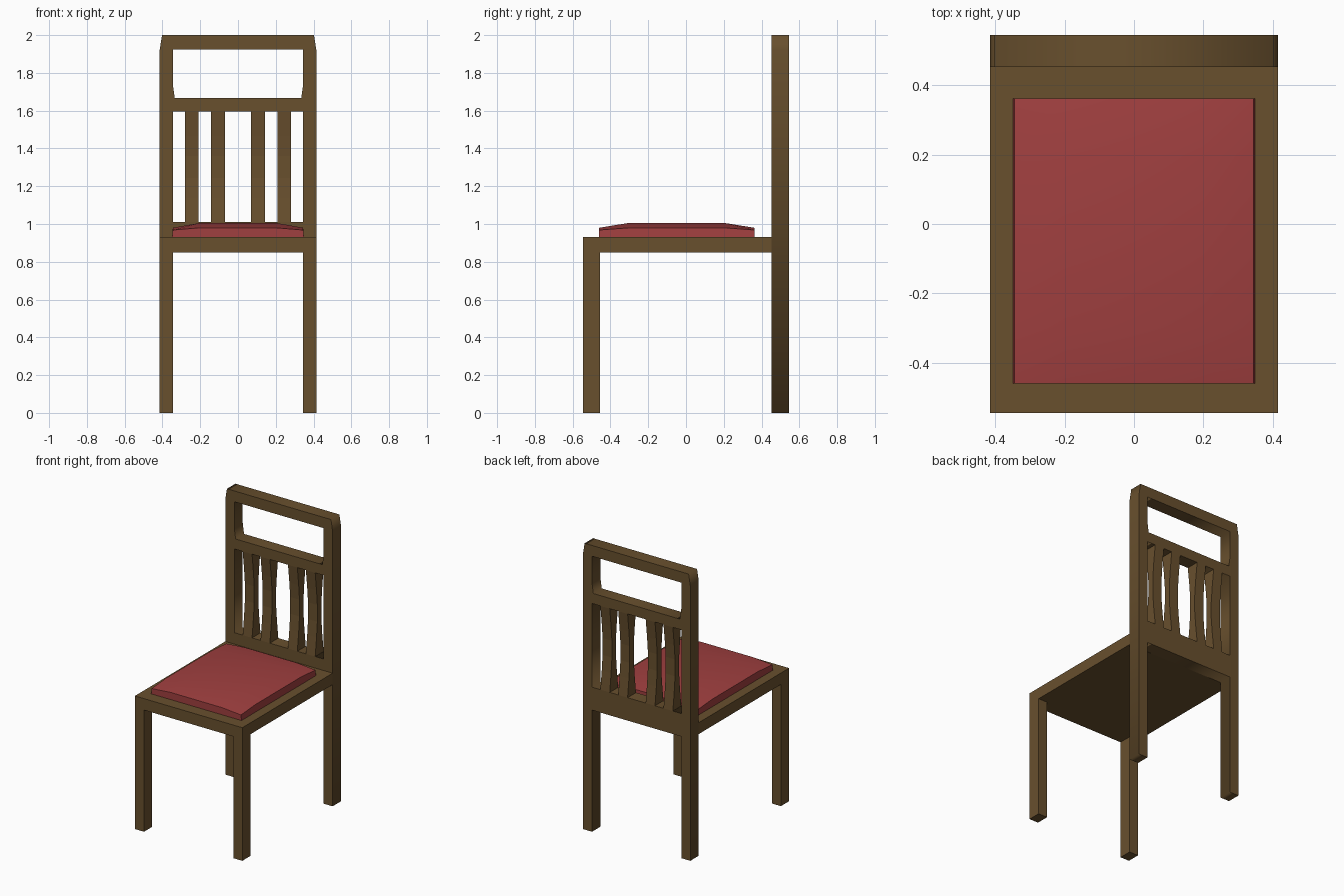
import bpy, bmesh, math
from mathutils import Matrix

if "Cube" in bpy.data.objects:
    bpy.data.objects.remove(bpy.data.objects["Cube"])


def material(name, rgb):
    m = bpy.data.materials.new(name)
    m.diffuse_color = (*rgb, 1.0)
    m.use_nodes = True
    m.node_tree.nodes["Principled BSDF"].inputs["Base Color"].default_value = m.diffuse_color
    return m


WOOD = material("wood", (0.14, 0.08, 0.027))
FABRIC = material("red_fabric", (0.35, 0.05, 0.05))


def finish(name, bm, mat):
    bmesh.ops.remove_doubles(bm, verts=bm.verts, dist=1e-5)
    bmesh.ops.recalc_face_normals(bm, faces=bm.faces)
    me = bpy.data.meshes.new(name)
    bm.to_mesh(me)
    bm.free()
    me.materials.append(mat)
    ob = bpy.data.objects.new(name, me)
    bpy.context.collection.objects.link(ob)
    return ob


def box(name, x, y, z, mat):
    bm = bmesh.new()
    size = [b - a for a, b in (x, y, z)]
    mid = [(a + b) / 2 for a, b in (x, y, z)]
    bmesh.ops.create_cube(bm, size=1, matrix=Matrix.Translation(mid) @ Matrix.Diagonal((*size, 1)))
    return finish(name, bm, mat)


def mirrored(half):
    """Close a right-hand half outline across x = 0."""
    return half + [(-x, z) for x, z in reversed(half)]


W, P = 0.415, 0.345            # outer half width, inside of the posts
Y0, Y1 = 0.452, 0.545          # depth of the back
SEAT_LOW, SEAT_TOP = 0.85, 0.93
SLAT_LOW, SLAT_TOP = 1.01, 1.595

# Back frame: one outline with rear legs, plus two openings
loops = [
    mirrored([(P, SEAT_LOW), (P, 0), (W, 0), (W, 1.92), (0.402, 2.0)]),
    mirrored([(0.335, 1.667), (P, 1.74), (P, 1.925)]),
    mirrored([(P, SLAT_LOW), (P, SLAT_TOP)]),
]
curve = bpy.data.curves.new("back_outline", 'CURVE')
curve.dimensions = '2D'
curve.fill_mode = 'BOTH'
curve.extrude = (Y1 - Y0) / 2
for pts in loops:
    s = curve.splines.new('POLY')
    s.points.add(len(pts) - 1)
    for p, (x, z) in zip(s.points, pts):
        p.co = (x, z, 0, 1)
    s.use_cyclic_u = True
tmp = bpy.data.objects.new("back_outline", curve)
frame_mesh = bpy.data.meshes.new_from_object(tmp)
bpy.data.objects.remove(tmp)
bm = bmesh.new()
bm.from_mesh(frame_mesh)
bm.transform(Matrix.Translation((0, (Y0 + Y1) / 2, 0)) @ Matrix.Rotation(math.pi / 2, 4, 'X'))
finish("back_frame", bm, WOOD)

# Back slats: thinner in the middle when seen from the side
waist = [(0, 0), (0.22, 0.015), (0.4, 0.024), (0.6, 0.024), (0.78, 0.015), (1, 0)]
heights = [(SLAT_LOW + t * (SLAT_TOP - SLAT_LOW), d) for t, d in waist]
side = [(Y0 + d, z) for z, d in heights] + [(Y1 - d, z) for z, d in reversed(heights)]
for i, x in enumerate((-0.28, -0.142, 0.07, 0.208)):
    bm = bmesh.new()
    face = bm.faces.new([bm.verts.new((x, y, z)) for y, z in side])
    ext = bmesh.ops.extrude_face_region(bm, geom=[face], use_keep_orig=True)
    bmesh.ops.translate(bm, vec=(0.072, 0, 0),
                        verts=[v for v in ext["geom"] if isinstance(v, bmesh.types.BMVert)])
    finish(f"back_slat_{i + 1}", bm, WOOD)

# Seat and front legs
box("seat", (-W, W), (-0.545, Y0), (SEAT_LOW, SEAT_TOP), WOOD)
for side_name, s in (("left", -1), ("right", 1)):
    box(f"front_leg_{side_name}", sorted((s * P, s * W)), (-0.545, -0.455), (0, SEAT_LOW), WOOD)

# Cushion: 3 x 3 grid top that drops towards edges and corners
xs, ys = (-0.345, -0.2, 0.2, 0.345), (-0.46, -0.3, 0.2, 0.362)
rise = (1.006, 0.98, 0.968)
bm = bmesh.new()
grid = [[bm.verts.new((x, y, rise[(i in (0, 3)) + (j in (0, 3))]))
         for j, y in enumerate(ys)] for i, x in enumerate(xs)]
for i in range(3):
    for j in range(3):
        bm.faces.new((grid[i][j], grid[i + 1][j], grid[i + 1][j + 1], grid[i][j + 1]))
rim = bmesh.ops.extrude_edge_only(bm, edges=[e for e in bm.edges if e.is_boundary])
low = [v for v in rim["geom"] if isinstance(v, bmesh.types.BMVert)]
for v in low:
    v.co.z = SEAT_TOP
    v.co.x *= 1.012
bm.faces.new(sorted(low, key=lambda v: math.atan2(v.co.y, v.co.x)))
cushion = finish("seat_cushion", bm, FABRIC)
bpy.context.view_layer.objects.active = cushion
cushion.select_set(True)
bpy.ops.object.shade_smooth_by_angle(angle=math.radians(40))
